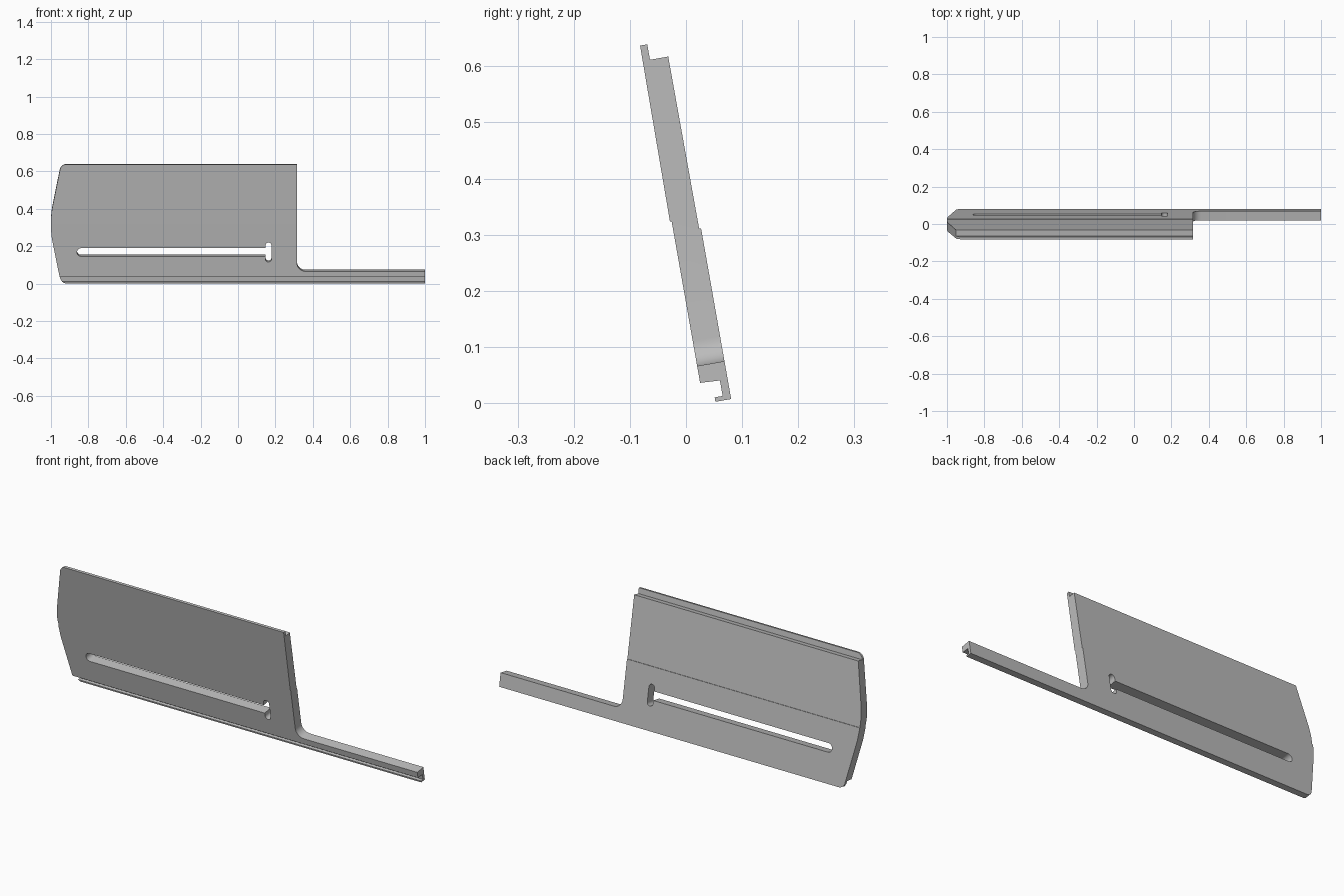
import bpy, bmesh, math
from mathutils import Vector, Matrix

cube = bpy.data.objects.get("Cube")
if cube:
    bpy.data.objects.remove(cube, do_unlink=True)

TILT = math.radians(10)

grey = bpy.data.materials.new("plain grey")
grey.use_nodes = True
COLOUR = (0.5, 0.5, 0.5, 1)
grey.diffuse_color = COLOUR
grey.node_tree.nodes["Principled BSDF"].inputs["Base Color"].default_value = COLOUR


def rounded(corners, steps=8):
    """Turn (a, b, radius) corners into a 2D outline with arcs."""
    out = []
    for i, (a, b, r) in enumerate(corners):
        p = Vector((a, b))
        if not r:
            out.append(p)
            continue
        u = (Vector(corners[i - 1][:2]) - p).normalized()
        v = (Vector(corners[(i + 1) % len(corners)][:2]) - p).normalized()
        half = u.angle(v) / 2
        start, end = p + u * r / math.tan(half), p + v * r / math.tan(half)
        centre = p + (u + v).normalized() * r / math.sin(half)
        s, e = start - centre, end - centre
        sweep = math.pi - 2 * half
        for k in range(steps + 1):
            f = k / steps
            out.append(centre + (s * math.sin((1 - f) * sweep)
                                 + e * math.sin(f * sweep)) / math.sin(sweep))
    return out


def prism(name, points, offset):
    """Extrude a closed loop of 3D points into a solid object."""
    bm = bmesh.new()
    face = bm.faces.new([bm.verts.new(p) for p in points])
    new = bmesh.ops.extrude_face_region(bm, geom=[face])["geom"]
    bmesh.ops.translate(bm, vec=offset,
                        verts=[g for g in new if isinstance(g, bmesh.types.BMVert)])
    bmesh.ops.recalc_face_normals(bm, faces=bm.faces)
    mesh = bpy.data.meshes.new(name)
    bm.to_mesh(mesh)
    bm.free()
    mesh.materials.append(grey)
    ob = bpy.data.objects.new(name, mesh)
    bpy.context.collection.objects.link(ob)
    return ob


def through(name, outline):
    """Solid passing through the whole plate thickness."""
    return prism(name, [(p.x, -0.1, p.y) for p in outline], (0, 0.3, 0))


def capsule(x0, x1, z0, z1):
    r = min(x1 - x0, z1 - z0) * 0.499
    return rounded([(x0, z0, r), (x1, z0, r), (x1, z1, r), (x0, z1, r)])


# Plate cross-section: hooked foot, stepped faces, thin top lip
section = [(0.030, 0.6415), (0.043, 0.6415), (0.043, 0.6135), (0.076, 0.6135),
           (0.077, 0.302), (0.0805, 0.302), (0.0805, -0.007), (0.052, -0.007),
           (0.052, 0.001), (0.0665, 0.001), (0.0665, 0.029), (0.031, 0.031),
           (0.031, 0.323), (0.028, 0.323)]
plate = prism("slotted_plate", [(-1.1, y, z) for y, z in section], (2.1, 0, 0))

# Side silhouette: bowed left end, long arm to the right
MID, TOP, LOW = 0.317, 0.642, -0.0075
bow = [(-0.953, 0.29), (-0.977, 0.17), (-0.995, 0.08), (-1.0, 0.03)]
left_end = [(x, MID + h, 0) for x, h in bow] + [(x, MID - h, 0) for x, h in reversed(bow)]
corners = ([(-0.947, TOP, 0.035)] + left_end + [(-0.947, LOW, 0.035),
           (1.1, LOW, 0), (1.1, 0.0615, 0), (0.315, 0.0615, 0.045), (0.315, TOP, 0)])
silhouette = through("silhouette_cutter", rounded(corners))

# Long slot with a short upright slot at its right end
slot = through("slot_cutter", capsule(-0.861, 0.172, 0.143, 0.187))
slot_head = through("slot_head_cutter", capsule(0.147, 0.179, 0.112, 0.218))

cutters = [(silhouette, "INTERSECT"), (slot, "DIFFERENCE"), (slot_head, "DIFFERENCE")]
for cutter, operation in cutters:
    mod = plate.modifiers.new(cutter.name, "BOOLEAN")
    mod.object, mod.operation, mod.solver = cutter, operation, "EXACT"
    cutter.hide_render = True

# Bake the cuts, drop the cutters and lean the plate back
bpy.context.view_layer.update()
graph = bpy.context.evaluated_depsgraph_get()
mesh = bpy.data.meshes.new_from_object(plate.evaluated_get(graph))
plate.modifiers.clear()
plate.data = mesh
for cutter, _ in cutters:
    bpy.data.objects.remove(cutter, do_unlink=True)
mesh.transform(Matrix.Rotation(TILT, 4, "X"))

bpy.ops.object.select_all(action="DESELECT")
plate.select_set(True)
bpy.context.view_layer.objects.active = plate
bpy.ops.object.shade_smooth_by_angle(angle=math.radians(25))
